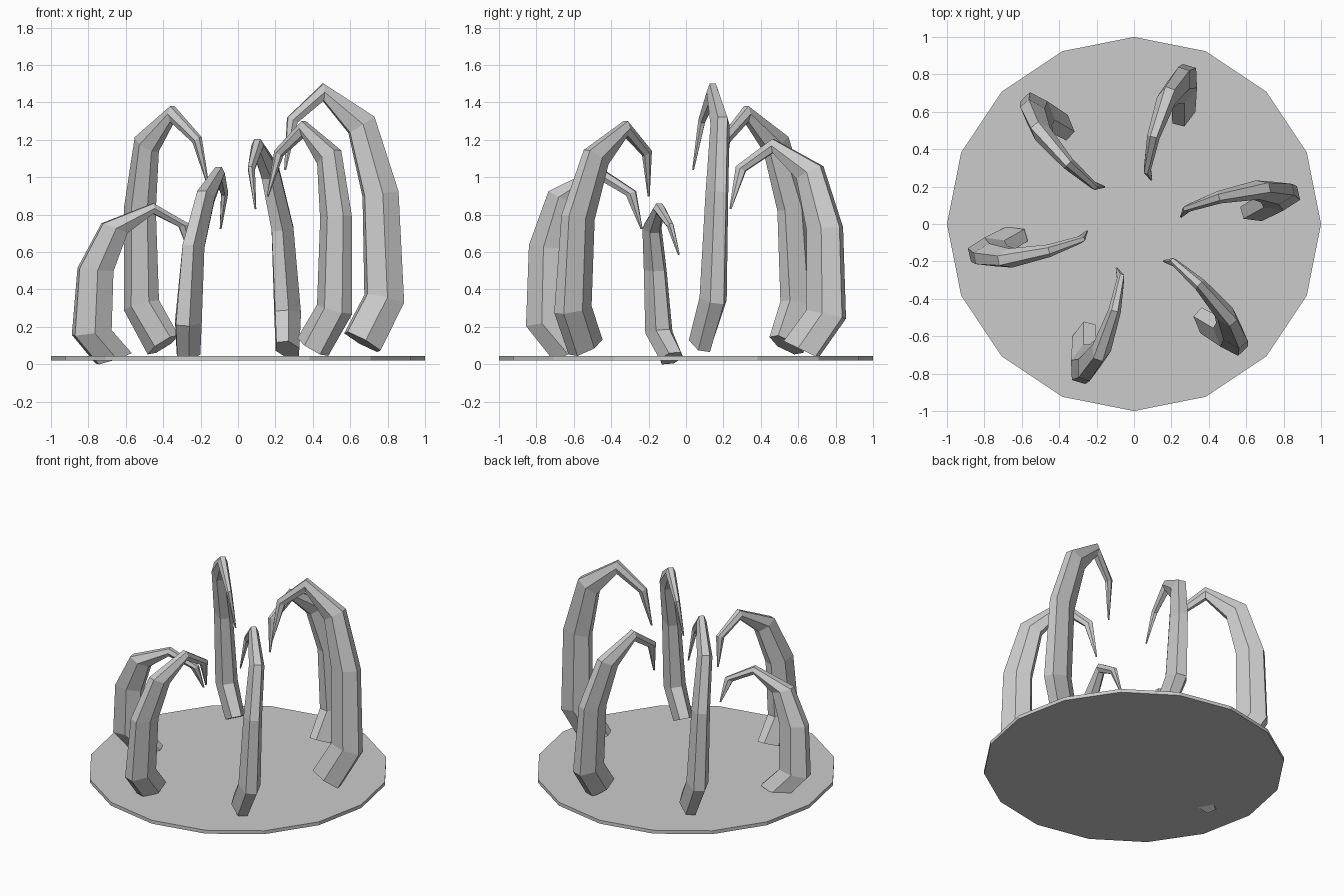
import bpy, bmesh
from math import radians, cos, sin
from mathutils import Vector, Matrix

if "Cube" in bpy.data.objects:
    bpy.data.objects.remove(bpy.data.objects["Cube"])

# Centre line of the tallest claw: x, y, z, half thickness, half width
PATH = [
    (0.665, 0.078, 0.12, 0.103, 0.066),
    (0.782, 0.145, 0.350, 0.103, 0.075),
    (0.762, 0.165, 0.91, 0.093, 0.062),
    (0.660, 0.182, 1.28, 0.079, 0.052),
    (0.455, 0.143, 1.455, 0.045, 0.034),
    (0.290, 0.085, 1.305, 0.030, 0.020),
    (0.252, 0.038, 1.04, 0.005, 0.005),
]
HEX = [(1, 0), (0.5, 1), (-0.5, 1), (-1, 0), (-0.5, -1), (0.5, -1)]
PIVOT = -0.10  # heights are stretched about this level


def finish(name, bm):
    bmesh.ops.recalc_face_normals(bm, faces=bm.faces)
    me = bpy.data.meshes.new(name)
    bm.to_mesh(me)
    bm.free()
    ob = bpy.data.objects.new(name, me)
    bpy.context.collection.objects.link(ob)
    return ob


def claw(name, angle, height):
    bm = bmesh.new()
    pts = [Vector(p[:3]) for p in PATH]
    side = Vector((-sin(radians(12)), cos(radians(12)), 0))
    stretch = (height - PIVOT) / (1.5 - PIVOT)
    rot = Matrix.Rotation(radians(angle), 3, 'Z')
    rings = []
    for i, p in enumerate(pts):
        a = (p - pts[i - 1]).normalized() if i else Vector()
        b = (pts[i + 1] - p).normalized() if i < len(pts) - 1 else Vector()
        tangent = (a + b).normalized()
        out = side.cross(tangent).normalized()
        lat = tangent.cross(out).normalized()
        ring = []
        for u, v in HEX:
            q = p + lat * u * PATH[i][4] + out * v * PATH[i][3]
            q.z = PIVOT + (q.z - PIVOT) * stretch
            ring.append(bm.verts.new(rot @ q))
        rings.append(ring)
    for r, s in zip(rings, rings[1:]):
        for k in range(6):
            n = (k + 1) % 6
            bm.faces.new((r[k], r[n], s[n], s[k]))
    bm.faces.new(rings[0])
    bm.faces.new(rings[-1])
    return finish(name, bm)


# Six claws around the centre, each with its own height
for i, h in enumerate((1.5, 1.205, 1.38, 0.86, 1.055, 1.30)):
    claw(f"claw_{i + 1}", i * 60, h)

# Sixteen-sided base disc
bm = bmesh.new()
bmesh.ops.create_cone(bm, cap_ends=True, segments=16, radius1=1, radius2=1,
                      depth=0.025, matrix=Matrix.Translation((0, 0, 0.0325)))
finish("base_disc", bm)
